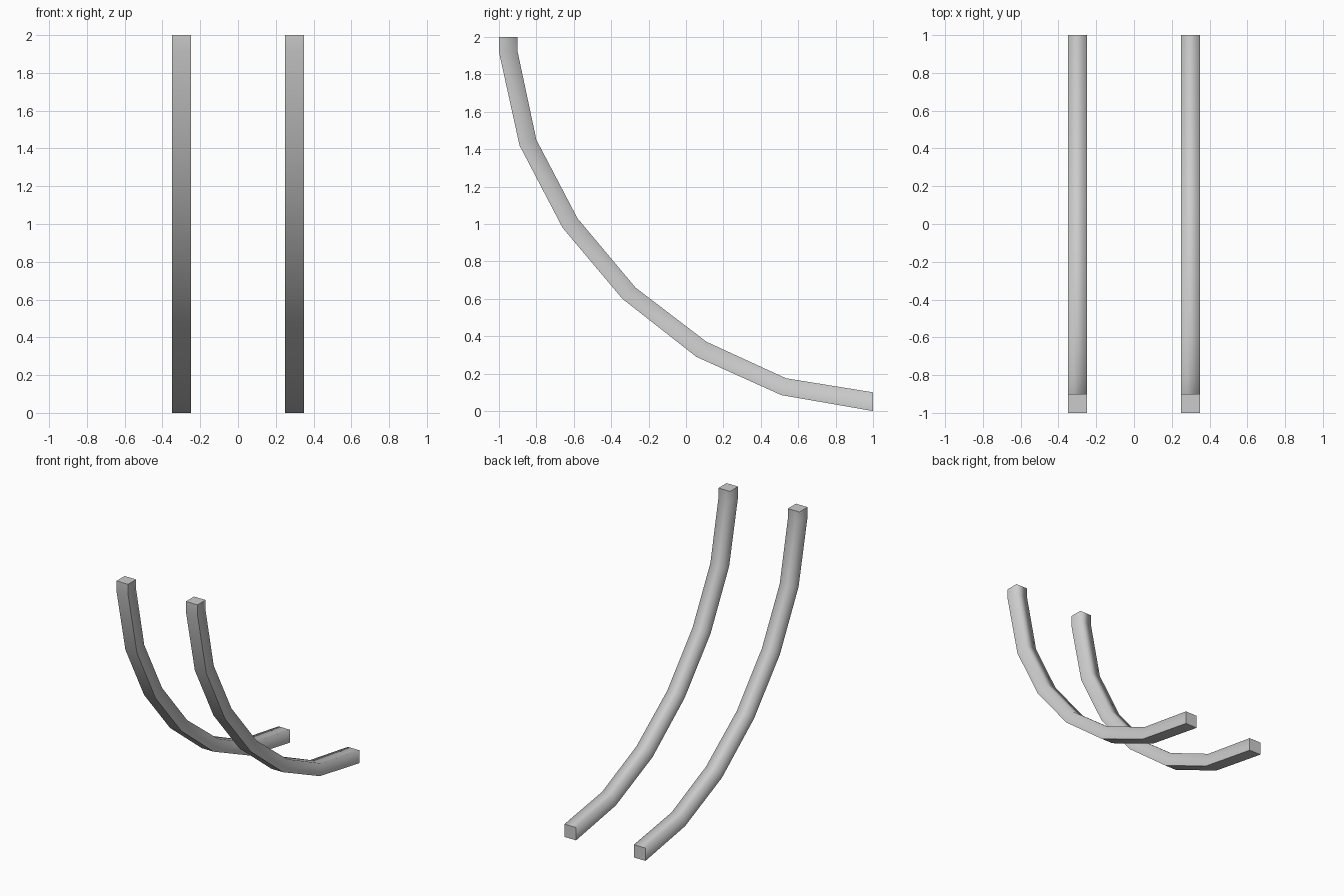
import bpy, bmesh

if "Cube" in bpy.data.objects:
    bpy.data.objects.remove(bpy.data.objects["Cube"])

# Side profile (y, z): outer and inner edge of the curved bar, top to bottom
OUTER = [(-1, 2), (-1, 1.92), (-0.89, 1.42), (-0.66, 0.98), (-0.34, 0.60),
         (0.055, 0.29), (0.51, 0.085), (1, 0)]
INNER = [(-0.90, 2), (-0.90, 1.92), (-0.80, 1.45), (-0.58, 1.03), (-0.27, 0.66),
         (0.11, 0.37), (0.535, 0.175), (1, 0.10)]


def curved_rail(name, x0, x1):
    bm = bmesh.new()
    # One four-cornered ring per profile point
    rings = [[bm.verts.new(p) for p in ((x0, *o), (x1, *o), (x1, *i), (x0, *i))]
             for o, i in zip(OUTER, INNER)]
    for a, b in zip(rings, rings[1:]):
        for k in range(4):
            n = (k + 1) % 4
            bm.faces.new((a[k], a[n], b[n], b[k]))
    # End caps
    caps = [bm.faces.new(rings[0]), bm.faces.new(rings[-1])]
    bmesh.ops.recalc_face_normals(bm, faces=bm.faces[:])
    for f in bm.faces:
        f.smooth = True
    # Crisp caps and outer corners, soft inner corners
    for f in caps:
        for e in f.edges:
            e.smooth = False
    for a, b in zip(rings, rings[1:]):
        for k in (0, 1):
            bm.edges.get((a[k], b[k])).smooth = False
    mesh = bpy.data.meshes.new(name)
    bm.to_mesh(mesh)
    bm.free()
    bpy.context.collection.objects.link(bpy.data.objects.new(name, mesh))


# Left and right rails
curved_rail("left_rail", -0.35, -0.25)
curved_rail("right_rail", 0.25, 0.35)
